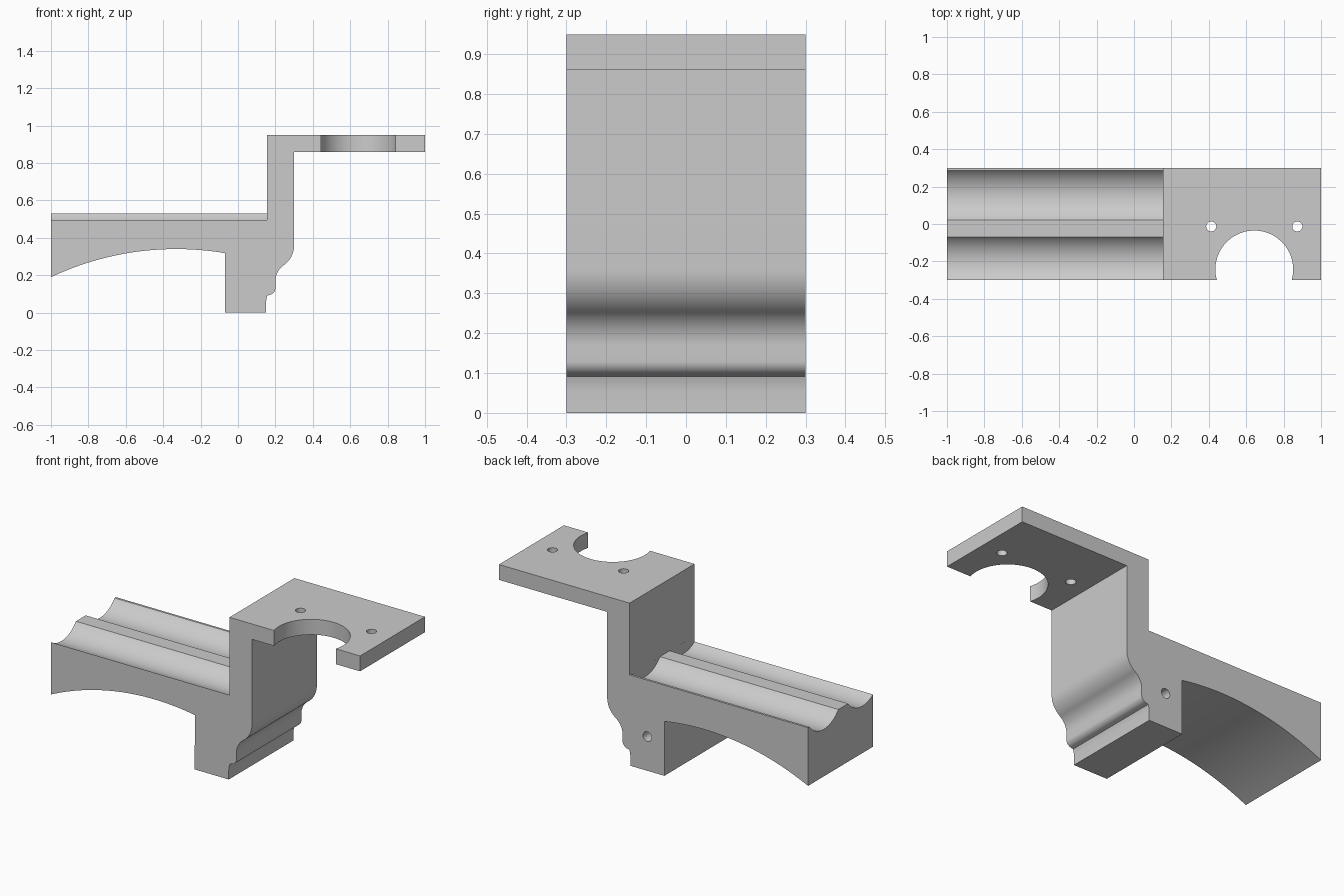
import bpy, bmesh
from math import cos, sin, radians, degrees, atan2, sqrt
from mathutils import Vector

default = bpy.data.objects.get("Cube")
if default:
    bpy.data.objects.remove(default, do_unlink=True)

grey = bpy.data.materials.new("plain grey")
grey.use_nodes = True
grey.diffuse_color = (0.6, 0.6, 0.6, 1)
grey.node_tree.nodes["Principled BSDF"].inputs["Base Color"].default_value = (0.6, 0.6, 0.6, 1)


def arc(cx, cz, r, start, end, n):
    """Points along a circular arc, angles in degrees."""
    angles = [radians(start + (end - start) * i / n) for i in range(n + 1)]
    return [(cx + r * cos(a), cz + r * sin(a)) for a in angles]


def extrude(name, points, place, shift):
    """Solid made by sweeping a closed 2D outline along a vector."""
    bm = bmesh.new()
    face = bm.faces.new([bm.verts.new(place(u, v)) for u, v in points])
    swept = bmesh.ops.extrude_face_region(bm, geom=[face])["geom"]
    moved = [g for g in swept if isinstance(g, bmesh.types.BMVert)]
    bmesh.ops.translate(bm, verts=moved, vec=Vector(shift))
    bmesh.ops.recalc_face_normals(bm, faces=bm.faces)
    mesh = bpy.data.meshes.new(name)
    bm.to_mesh(mesh)
    bm.free()
    obj = bpy.data.objects.new(name, mesh)
    bpy.context.collection.objects.link(obj)
    mesh.materials.append(grey)
    return obj


def circle(cx, cy, r, n):
    return arc(cx, cy, r, 0, 360, n)[:-1]


# Side outline: arched arm, stepped foot, upright and top plate
half, wall, arm_top = 0.3, 0.155, 0.53
arch_x, arch_z, arch_r = -0.33, -1.23, 1.57
a_left = degrees(atan2(0.19 - arch_z, -1 - arch_x))
a_right = degrees(atan2(0.316 - arch_z, -0.07 - arch_x))
outline = arc(arch_x, arch_z, arch_r, a_left, a_right, 32)
outline += [(-0.07, 0), (0.15, 0), (0.15, 0.055), (0.152, 0.075), (0.157, 0.091)]
outline += arc(0.165, 0.13, 0.035, -80, 0, 10)                # small round
outline += arc(0.3046, 0.168, 0.1046, 180, 125, 14)           # hollow
outline += arc(0.17, 0.36, 0.13, -55, 0, 14)                  # large round
outline += [(0.3, 0.86), (1, 0.86), (1, 0.95), (wall, 0.95), (wall, arm_top), (-1, arm_top)]
bracket = extrude("bracket", outline, lambda x, z: (x, -half, z), (0, 2 * half, 0))

# Cutters: two long grooves, plate notch, screw holes and blind back hole
groove_r, groove_half = 0.17, 0.1335
groove_z = arm_top + sqrt(groove_r ** 2 - groove_half ** 2)
cutters = []
for y in (0.1535, -0.2035):
    cutters.append(extrude("groove_cutter", circle(y, groove_z, groove_r, 96),
                           lambda y, z: (-1.1, y, z), (1.1 + wall - 0.0001, 0, 0)))
for x, y, r, n in ((0.643, -0.243, 0.208, 80), (0.413, -0.013, 0.027, 32), (0.873, -0.013, 0.027, 32)):
    cutters.append(extrude("plate_cutter", circle(x, y, r, n),
                           lambda x, y: (x, y, 0.8), (0, 0, 0.2)))
cutters.append(extrude("back_hole_cutter", circle(0.04, 0.2, 0.028, 32),
                       lambda x, z: (x, 0.1, z), (0, 0.3, 0)))

bpy.ops.object.select_all(action="DESELECT")
bpy.context.view_layer.objects.active = bracket
bracket.select_set(True)
for cutter in cutters:
    cutter.hide_render = True
    cut = bracket.modifiers.new("cut", "BOOLEAN")
    cut.operation, cut.solver, cut.object = "DIFFERENCE", "EXACT", cutter
    bpy.ops.object.modifier_apply(modifier=cut.name)
    bpy.data.objects.remove(cutter, do_unlink=True)

bpy.ops.object.shade_smooth_by_angle(angle=radians(25))
